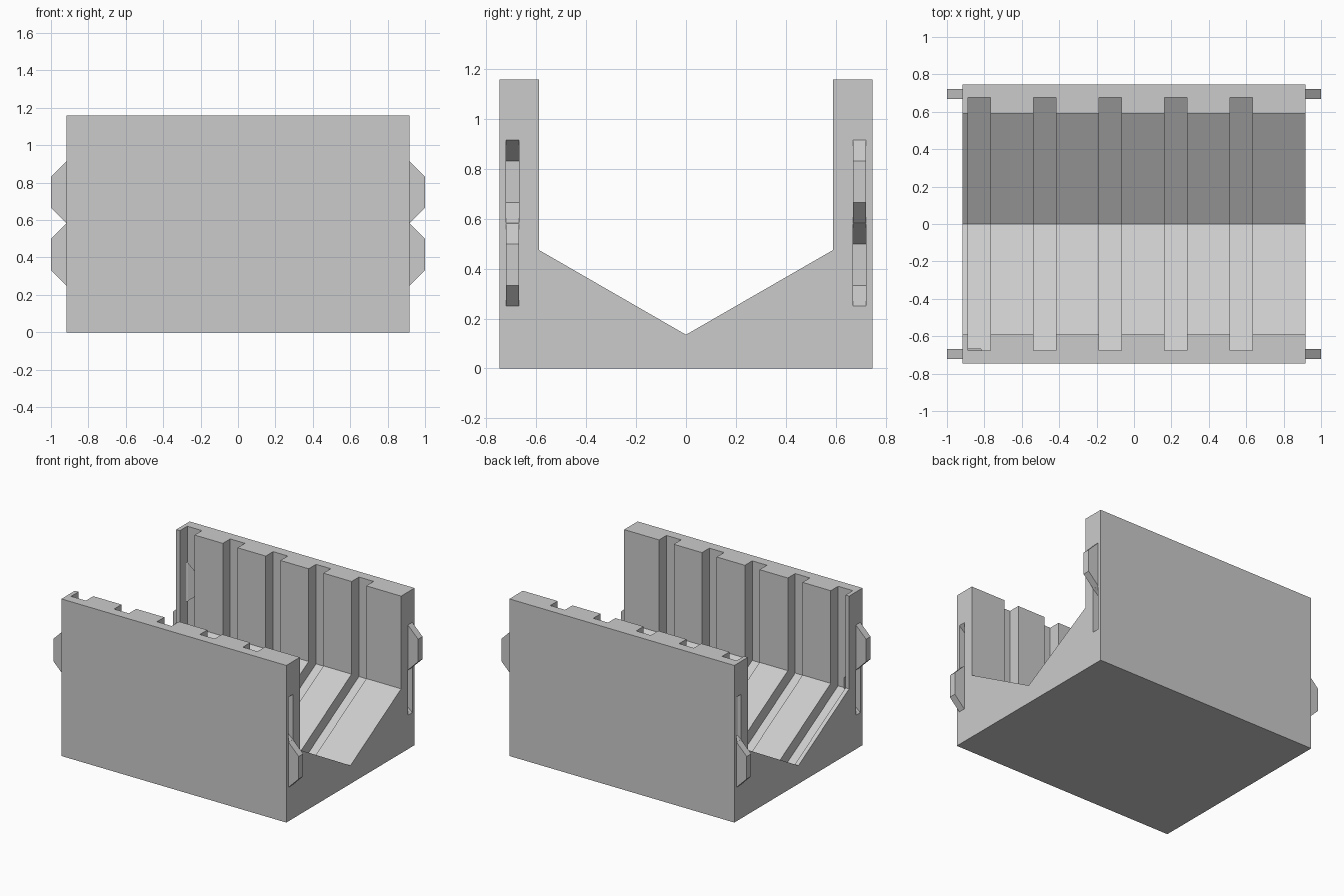
import bpy
import bmesh
from mathutils import Vector

cube = bpy.data.objects.get("Cube")
if cube:
    bpy.data.objects.remove(cube, do_unlink=True)

grey = bpy.data.materials.new("light grey")
grey.use_nodes = True
grey.diffuse_color = (0.6, 0.6, 0.6, 1)
grey.node_tree.nodes["Principled BSDF"].inputs["Base Color"].default_value = (0.6, 0.6, 0.6, 1)

HALF_X, HALF_Y, HEIGHT = 0.917, 0.747, 1.158
INNER_Y, VALLEY_Z, SLOPE = 0.59, 0.135, 0.576
SLOT_Y, SLOT_DROP, SLOT_W = 0.676, 0.1, 0.12


def prism(name, points, direction):
    """Extrude a closed outline of 3D points along a direction."""
    bm = bmesh.new()
    face = bm.faces.new([bm.verts.new(p) for p in points])
    new = bmesh.ops.extrude_face_region(bm, geom=[face])["geom"]
    bmesh.ops.translate(bm, vec=Vector(direction),
                        verts=[v for v in new if isinstance(v, bmesh.types.BMVert)])
    bmesh.ops.recalc_face_normals(bm, faces=bm.faces)
    mesh = bpy.data.meshes.new(name)
    bm.to_mesh(mesh)
    bm.free()
    mesh.materials.append(grey)
    obj = bpy.data.objects.new(name, mesh)
    bpy.context.collection.objects.link(obj)
    return obj


def cut(target, cutter):
    """Subtract a cutter and discard it."""
    cutter.hide_render = True
    mod = target.modifiers.new("cut", "BOOLEAN")
    mod.operation, mod.solver, mod.object = "DIFFERENCE", "EXACT", cutter
    bpy.context.view_layer.objects.active = target
    bpy.ops.object.modifier_apply(modifier=mod.name)
    bpy.data.objects.remove(cutter, do_unlink=True)


def trough(name, x, width, y, valley, top):
    """V-bottomed channel volume between two upright sides."""
    corner = valley + y * SLOPE
    outline = [(-y, top), (-y, corner), (0, valley), (y, corner), (y, top)]
    return prism(name, [(x, py, pz) for py, pz in outline], (width, 0, 0))


def latch(name, sx, sy, z, inner, depth):
    """Bevelled latch shape on an end face; inner is its start, depth its reach."""
    outline = [(inner, -0.166), (HALF_X, -0.166), (HALF_X + depth, -0.083),
               (HALF_X + depth, 0.083), (HALF_X, 0.166), (inner, 0.166)]
    if inner == HALF_X:
        outline = outline[1:-1]
    return prism(name, [(sx * px, sy * 0.669, z + pz) for px, pz in outline],
                 (0, sy * 0.052, 0))


# Body with the main V channel
body = prism("channel_body",
             [(-HALF_X, -HALF_Y, 0), (HALF_X, -HALF_Y, 0),
              (HALF_X, HALF_Y, 0), (-HALF_X, HALF_Y, 0)], (0, 0, HEIGHT))
cut(body, trough("channel_cutter", -1.2, 2.4, INNER_Y, VALLEY_Z, 1.4))

# Five grooves running down the walls and across the sloped floor
for i in range(5):
    cut(body, trough("groove_cutter", -0.887 + 0.35 * i, SLOT_W, SLOT_Y,
                     VALLEY_Z - SLOT_DROP, 1.5))

# Latch tabs and matching pockets, alternating high and low at the four corners
LOW, HIGH = 0.416, 0.749
for sx, side in ((1, "left"), (-1, "right")):
    for sy, end in ((-1, "front"), (1, "back")):
        tab_z, pocket_z = (HIGH, LOW) if sx == sy else (LOW, HIGH)
        cut(body, latch("pocket_cutter", sx, sy, pocket_z, HALF_X + 0.03, -0.1))
        latch(f"{end}_{side}_latch_tab", sx, sy, tab_z, HALF_X, 0.083)
